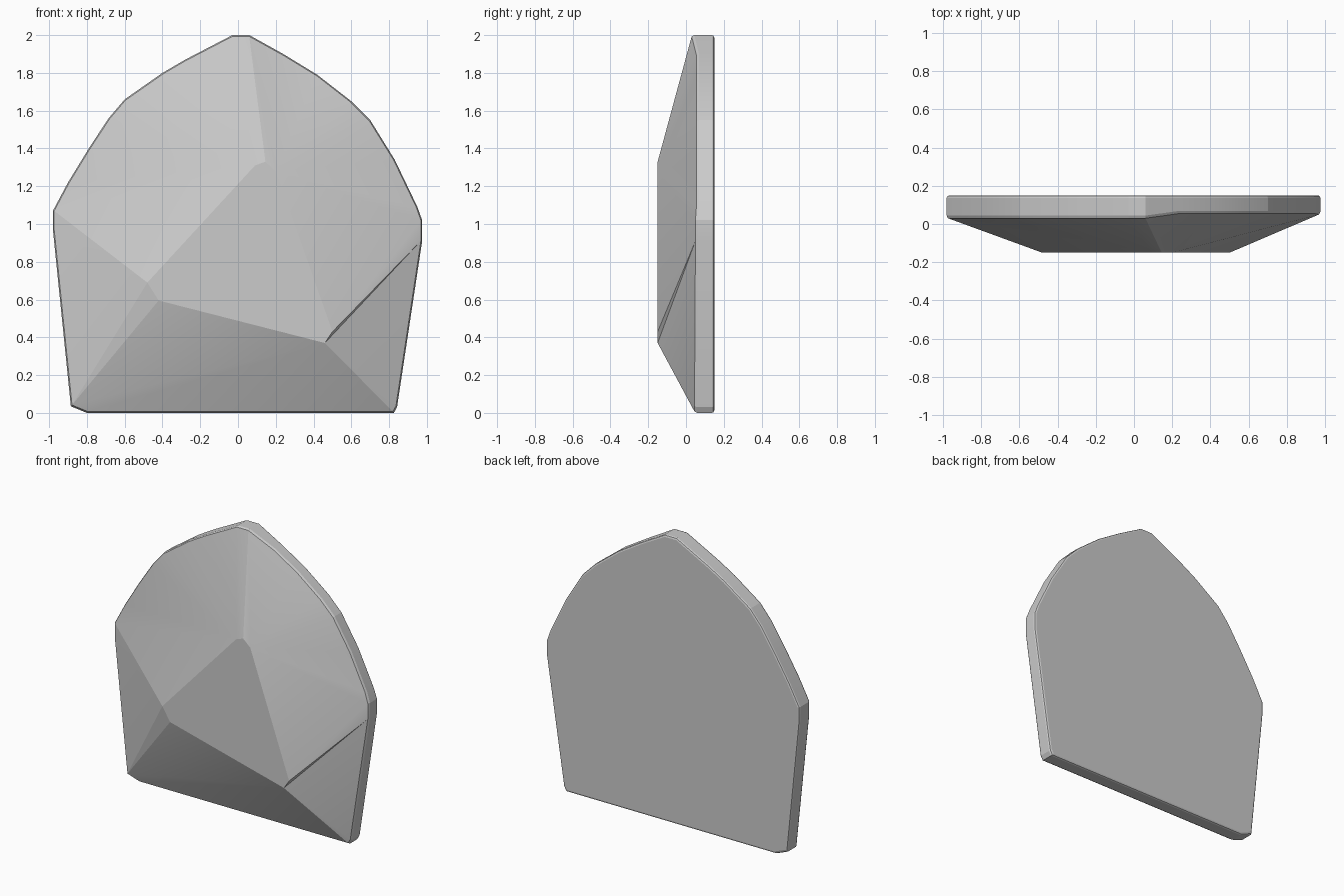
import bpy, bmesh, math

if "Cube" in bpy.data.objects:
    bpy.data.objects.remove(bpy.data.objects["Cube"])

# Raised front facet (x, z), clockwise from the front, corners cut small
CREST_Y = -0.15
crest = [(0.09, 1.31), (0.145, 1.33), (0.20, 1.28), (0.50, 0.43),
         (0.46, 0.37), (-0.42, 0.595), (-0.48, 0.69)]

# Outline clockwise from the peak: x, z, front edge y, crest corner its edge fans to
rim = [(-0.03, 2.0, 0.03, 1), (0.06, 2.0, 0.03, 2), (0.24, 1.90, 0.055, 2),
       (0.42, 1.79, 0.055, 2), (0.60, 1.65, 0.055, 2), (0.70, 1.55, 0.055, 2),
       (0.83, 1.34, 0.055, 2), (0.95, 1.09, 0.055, 2), (0.975, 1.02, 0.05, 3),
       (0.975, 0.91, 0.05, 4), (0.842, 0.03, 0.045, 4), (0.825, 0.0, 0.045, 4),
       (-0.80, 0.0, 0.045, 4), (-0.885, 0.035, 0.035, 6), (-0.98, 0.97, 0.03, 6),
       (-0.98, 1.07, 0.03, 0), (-0.90, 1.22, 0.03, 0), (-0.79, 1.40, 0.03, 0),
       (-0.685, 1.56, 0.03, 0), (-0.60, 1.66, 0.03, 0), (-0.40, 1.80, 0.03, 0),
       (-0.28, 1.87, 0.03, 0)]

bm = bmesh.new()


def loop(scale, depth):
    """Outline ring scaled about its middle; depth gives y from the front edge y."""
    return [bm.verts.new((x * scale, depth(y), 1 + (z - 1) * scale)) for x, z, y, _ in rim]


# Slab: chamfered front edge, straight side, chamfered back edge
rings = [loop(0.993, lambda y: y), loop(1.0, lambda y: y + 0.014),
         loop(1.0, lambda y: 0.137), loop(0.996, lambda y: 0.146),
         loop(0.986, lambda y: 0.15)]
n = len(rim)
for a, b in zip(rings, rings[1:]):
    for i in range(n):
        j = (i + 1) % n
        bm.faces.new((a[i], a[j], b[j], b[i]))
bm.faces.new(rings[-1])

# Front facets: fan each outline edge to its crest corner, with strips along the ridges
top = [bm.verts.new((x, CREST_Y, z)) for x, z in crest]
bm.faces.new(top)
front = rings[0]
for i in range(n):
    j = (i + 1) % n
    k, k_next = rim[i][3], rim[j][3]
    bm.faces.new((front[i], front[j], top[k]))
    while k != k_next:
        m = (k + 1) % len(top)
        bm.faces.new((front[j], top[m], top[k]))
        k = m

bmesh.ops.recalc_face_normals(bm, faces=bm.faces)
mesh = bpy.data.meshes.new("faceted_plate")
bm.to_mesh(mesh)
bm.free()
plate = bpy.data.objects.new("faceted_plate", mesh)
bpy.context.collection.objects.link(plate)
bpy.context.view_layer.objects.active = plate
plate.select_set(True)
bpy.ops.object.shade_smooth_by_angle(angle=math.radians(10))
